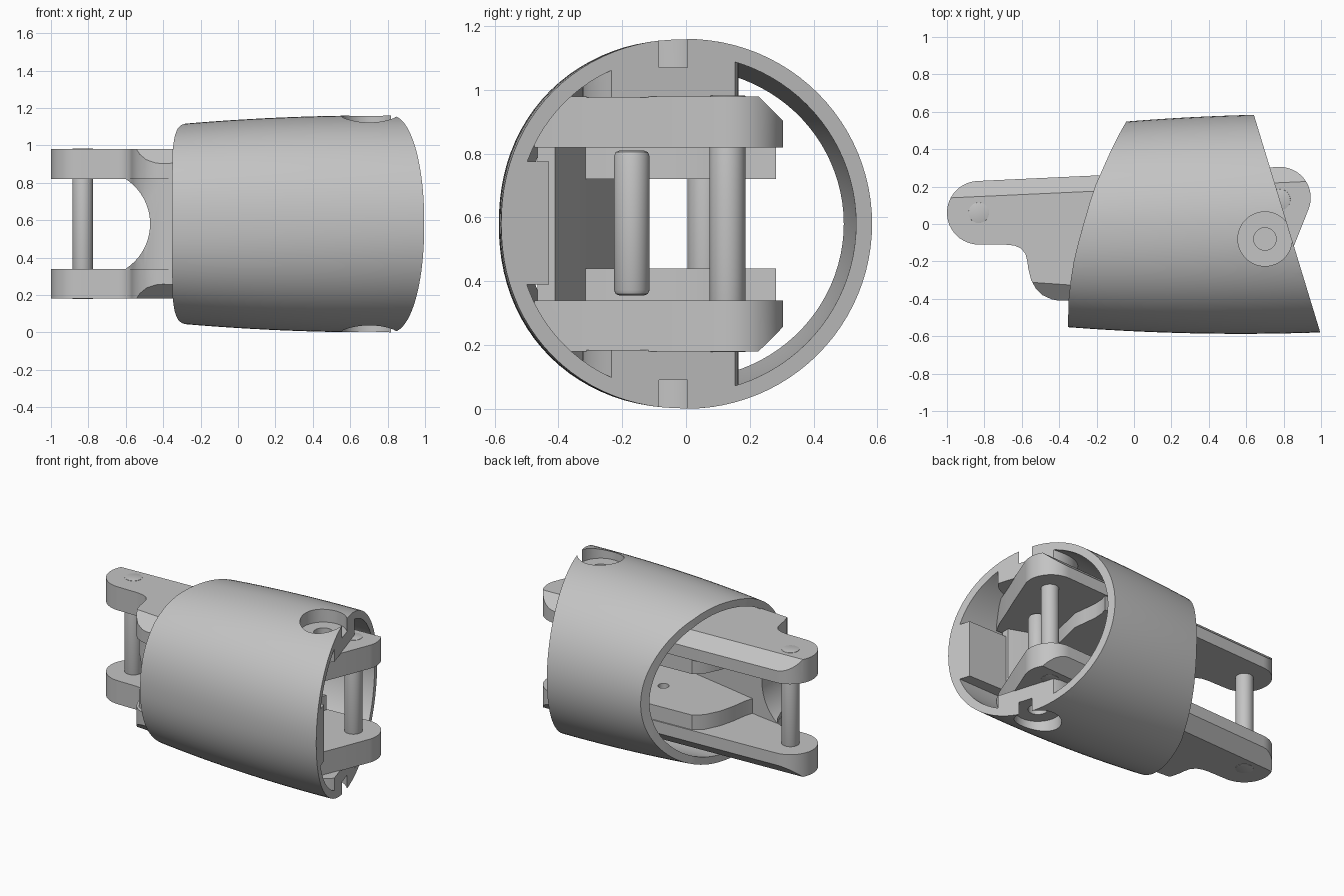
import bpy, bmesh, math

if "Cube" in bpy.data.objects:
    bpy.data.objects.remove(bpy.data.objects["Cube"])

MID = 0.58  # mirror height
grey = bpy.data.materials.new("plain_grey")
grey.diffuse_color = (0.55, 0.55, 0.55, 1)
grey.use_nodes = True
grey.node_tree.nodes["Principled BSDF"].inputs["Base Color"].default_value = grey.diffuse_color


def loft(name, rings):
    """Closed solid through rings that share one point count."""
    bm = bmesh.new()
    vs = [[bm.verts.new(p) for p in r] for r in rings]
    n = len(rings[0])
    for a, b in zip(vs, vs[1:]):
        for i in range(n):
            j = (i + 1) % n
            bm.faces.new((a[i], a[j], b[j], b[i]))
    bm.faces.new(vs[0][::-1])
    bm.faces.new(vs[-1])
    bmesh.ops.recalc_face_normals(bm, faces=bm.faces)
    me = bpy.data.meshes.new(name)
    bm.to_mesh(me)
    bm.free()
    me.materials.append(grey)
    ob = bpy.data.objects.new(name, me)
    bpy.context.collection.objects.link(ob)
    return ob


def prism(name, plan, z0, z1):
    return loft(name, [[(x, y, z) for x, y in plan] for z in (z0, z1)])


def arc(cx, cy, r, a0, a1, n):
    out = []
    for i in range(n + 1):
        a = math.radians(a0 + (a1 - a0) * i / n)
        out.append((cx + r * math.cos(a), cy + r * math.sin(a)))
    return out


def disc(cx, cy, r, n=48):
    return arc(cx, cy, r, 0, 360, n)[:-1]


def combine(ob, tool, op):
    """Apply an exact boolean and discard the tool."""
    tool.hide_render = True
    m = ob.modifiers.new("cut", 'BOOLEAN')
    m.operation, m.object, m.solver = op, tool, 'EXACT'
    dg = bpy.context.evaluated_depsgraph_get()
    me = bpy.data.meshes.new_from_object(ob.evaluated_get(dg))
    ob.modifiers.clear()
    ob.data = me
    bpy.data.objects.remove(tool)


def barrel(name, inset, x0, x1):
    """Tapered barrel whose front half is slightly squarer."""
    rings = []
    for i in range(25):
        x = x0 + (x1 - x0) * i / 24
        r = 0.58 - 0.05 * ((0.75 - x) / 1.1) ** 2 - inset
        shift = -0.012 * (0.75 - x) / 0.8
        power = 2.1 + 0.13 * min(1, max(0, (0.9 - x) / 1.25))
        ring = []
        for a, b in disc(0, 0, 1, 96):
            k = 1
            if a < 0:
                k = (abs(a) ** power + abs(b) ** power) ** (-1 / power)
            ring.append((x, shift + 1.01 * r * k * a, MID + r * k * b))
        rings.append(ring)
    return loft(name, rings)


# Shell: hollow barrel with two bosses and a front pad left inside
shell = barrel("outer_shell", 0, -0.6, 1.2)
void = barrel("void", 0.05, -0.7, 1.3)
for z0, z1 in ((-0.1, 0.184), (0.976, 1.26)):
    combine(void, prism("boss", disc(0.70, -0.08, 0.245), z0, z1), 'DIFFERENCE')
pad = [(0.65, -0.7), (1.4, -0.7), (1.4, -0.43), (0.65, -0.43)]
combine(void, prism("pad", pad, 0.39, 0.775), 'DIFFERENCE')
combine(shell, void, 'DIFFERENCE')

# Slanted right cut and curved left cut, seen from the top
trim = [(0.575, 0.8), (-0.01, 0.8), (-0.04, 0.55), (-0.085, 0.47), (-0.12, 0.40),
        (-0.165, 0.30), (-0.205, 0.21), (-0.238, 0.11), (-0.27, 0.0), (-0.298, -0.1),
        (-0.322, -0.2), (-0.338, -0.3), (-0.349, -0.4), (-0.352, -0.5),
        (-0.352, -0.8), (1.063, -0.8)]
combine(shell, prism("trim", trim, -0.5, 1.7), 'INTERSECT')

# Screw counterbores
for z0, z1 in ((-0.3, 0.09), (1.07, 1.5)):
    combine(shell, prism("bore", disc(0.70, -0.08, 0.145), z0, z1), 'DIFFERENCE')
for z0, z1 in ((-0.3, 0.3), (0.92, 1.5)):
    combine(shell, prism("screw_hole", disc(0.70, -0.08, 0.06), z0, z1), 'DIFFERENCE')

# Frame: two long arms with rounded lugs
arm = (arc(-0.83, 0.06, 0.17, 93, 270, 24)
       + [(-0.69, -0.11), (-0.64, -0.115), (-0.605, -0.13), (-0.58, -0.16),
          (-0.57, -0.20), (-0.565, -0.24), (-0.55, -0.30), (-0.525, -0.345),
          (-0.49, -0.38), (-0.44, -0.403), (-0.40, -0.41), (-0.35, -0.41),
          (0.1, -0.45), (0.70, -0.475), (0.74, -0.4), (0.80, -0.25), (0.85, -0.13)]
       + arc(0.78, 0.14, 0.165, -20, 92, 18))
# Thicker middle part of each arm, cleared around both pins
thick = [(-0.22, 0.25), (-0.28, 0.2), (-0.33, 0.1), (-0.355, 0.0), (-0.37, -0.1),
         (-0.4, -0.2), (-0.45, -0.28), (-0.4, -0.38), (0.35, -0.4), (0.40, -0.31),
         (0.47, 0.0), (0.46, 0.08), (0.45, 0.17), (0.455, 0.24), (0.47, 0.283)]
# Wall joining the arms along the front
web = [(-0.6, -0.128), (-0.577, -0.163), (-0.562, -0.22), (-0.545, -0.29),
       (-0.5, -0.35), (-0.4, -0.4), (0.3, -0.45), (0.66, -0.465), (0.66, -0.41),
       (0.40, -0.315), (-0.2, -0.2), (-0.45, -0.15)]
frame = prism("arm_frame", web, 0.25, 0.91)
hole = loft("hole", [[(x, y, z) for x, z in disc(-0.756, MID, 0.286, 64)]
                     for y in (-0.7, 0.1)])
combine(frame, hole, 'DIFFERENCE')
for s in (-1, 1):
    combine(frame, prism("arm", arm, MID + s * 0.24, MID + s * 0.45), 'UNION')
    combine(frame, prism("thick", thick, MID + s * 0.14, MID + s * 0.38), 'UNION')

# Bevelled outer edges of the arms
half = [(-0.58, 0.196), (-0.35, 0.4), (0.185, 0.4), (0.355, 0.24)]
section = half + [(y, -z) for y, z in reversed(half)]
envelope = loft("envelope", [
    [(x, y + (0.046 if y > 0 else -0.07) * x, MID + z) for y, z in section]
    for x in (-1.2, 1.2)])
combine(frame, envelope, 'INTERSECT')
for s in (-1, 1):
    combine(frame, prism("small_hole", disc(0.17, 0.0, 0.035, 24),
                         MID + s * 0.05, MID + s * 0.25), 'DIFFERENCE')


# Pins with softened ends
def pin(name, x, y, r, z0, z1, b):
    rings = [(r - b, z0), (r - 0.3 * b, z0 + 0.3 * b), (r, z0 + b),
             (r, z1 - b), (r - 0.3 * b, z1 - 0.3 * b), (r - b, z1)]
    return loft(name, [[(px, py, z) for px, py in disc(x, y, q, 40)] for q, z in rings])


pin("left_pin", -0.83, 0.06, 0.055, 0.178, 0.982, 0.001)
pin("right_pin", 0.78, 0.13, 0.056, 0.178, 0.982, 0.001)
pin("inner_pin", 0.63, -0.17, 0.056, 0.355, 0.81, 0.018)

# Smooth shading with sharp edges kept
bpy.ops.object.select_all(action='DESELECT')
for ob in bpy.context.collection.objects:
    ob.select_set(True)
    bpy.context.view_layer.objects.active = ob
bpy.ops.object.shade_smooth_by_angle(angle=math.radians(30))
